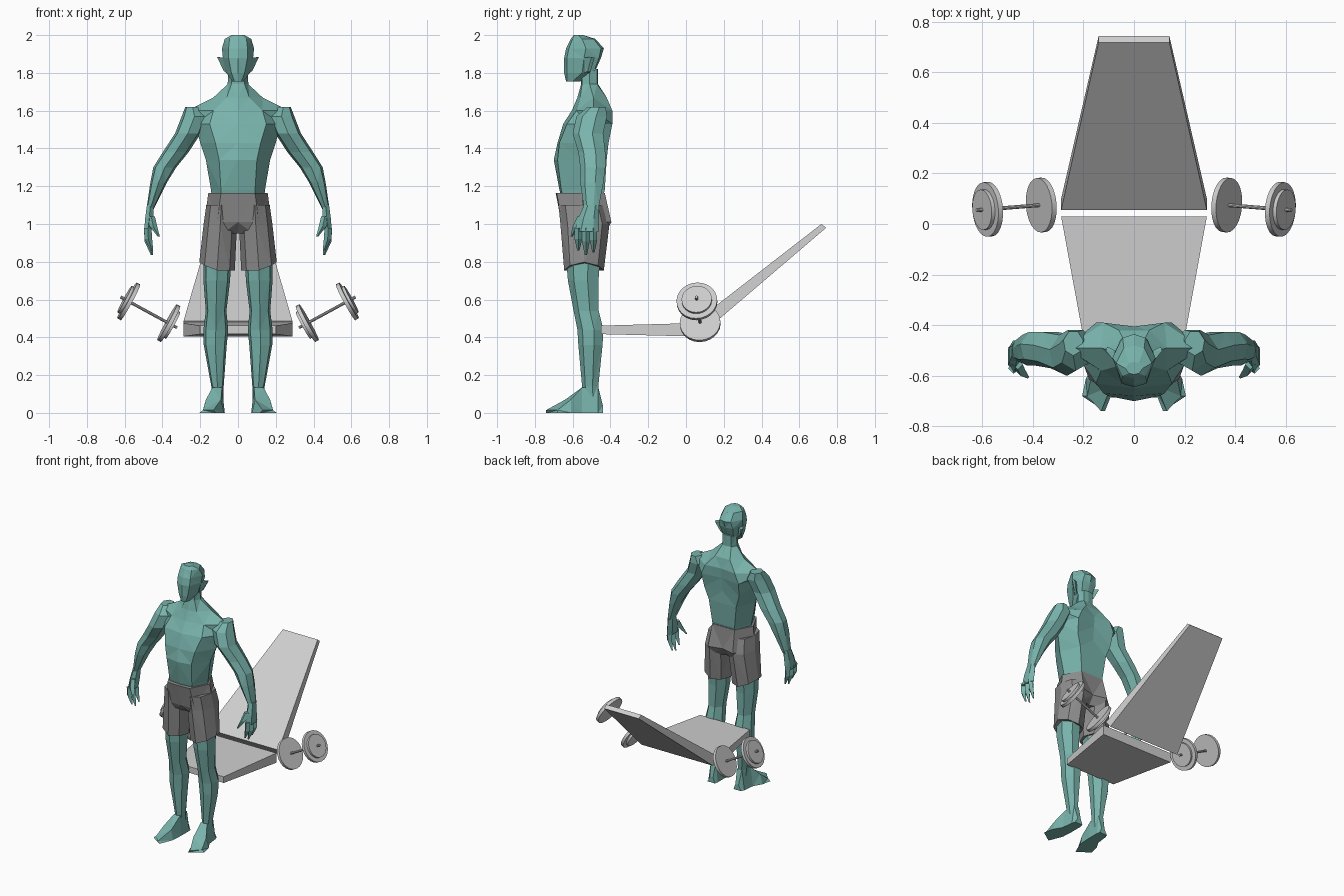
import bpy, bmesh, math
from mathutils import Vector

if "Cube" in bpy.data.objects:
    bpy.data.objects.remove(bpy.data.objects["Cube"])


def material(name, r, g, b):
    m = bpy.data.materials.new(name)
    m.diffuse_color = (r, g, b, 1)
    m.use_nodes = True
    m.node_tree.nodes["Principled BSDF"].inputs["Base Color"].default_value = m.diffuse_color
    return m


SKIN = material("teal skin", 0.19, 0.45, 0.41)
CLOTH = material("grey cloth", 0.27, 0.27, 0.27)
PAD = material("light grey pad", 0.62, 0.62, 0.62)
STEEL = material("pale steel", 0.60, 0.60, 0.60)


def finish(name, bm, mat, mirror=False):
    bmesh.ops.recalc_face_normals(bm, faces=bm.faces)
    me = bpy.data.meshes.new(name)
    bm.to_mesh(me)
    bm.free()
    me.materials.append(mat)
    ob = bpy.data.objects.new(name, me)
    bpy.context.collection.objects.link(ob)
    if mirror:
        ob.modifiers.new("mirror", 'MIRROR').use_mirror_merge = False
    return ob


def loft(name, rings, mat, mirror=False, facet=True):
    """Skin a list of equal-length point rings and cap both ends."""
    bm = bmesh.new()
    vs = [[bm.verts.new(p) for p in ring] for ring in rings]
    n = len(vs[0])
    for a, b in zip(vs, vs[1:]):
        for i in range(n):
            j = (i + 1) % n
            bm.faces.new((a[i], a[j], b[j], b[i]))
    bm.faces.new(vs[0])
    bm.faces.new(vs[-1])
    if facet:
        bmesh.ops.triangulate(bm, faces=bm.faces[:])
    return finish(name, bm, mat, mirror)


def body_ring(z, front, pts, back):
    """Symmetric ring: front centre, side points, back centre."""
    return ([(0, front, z)] + [(x, y, z) for x, y in pts] + [(0, back, z)]
            + [(-x, y, z) for x, y in reversed(pts)])


def limb_ring(z, x0, x1, y0, y1, n=7):
    """Horizontal n-sided ring filling a rectangle."""
    return [((x0 + x1) / 2 + (x1 - x0) / 2 * math.sin(math.tau * i / n),
             (y0 + y1) / 2 - (y1 - y0) / 2 * math.cos(math.tau * i / n), z)
            for i in range(n)]


def spike(name, base, tip, r):
    """Tapered four-sided finger."""
    bx, by, bz = base
    tx, ty, tz = tip
    mid = [(bx * .5 + tx * .5) + .008, by * .5 + ty * .5, bz * .5 + tz * .5]
    rings = [limb_ring(z, x - s, x + s, y - s, y + s, 4)
             for (x, y, z), s in ((base, r), (mid, r), (tip, r * .3))]
    loft(name, rings, SKIN, True)


# Torso and neck
loft("torso", [body_ring(*r) for r in (
    (1.10, -.65, [(.09, -.64), (.135, -.55), (.09, -.45)], -.45),
    (1.18, -.67, [(.09, -.66), (.143, -.55), (.09, -.43)], -.43),
    (1.34, -.70, [(.10, -.68), (.17, -.56), (.11, -.42)], -.42),
    (1.43, -.68, [(.12, -.67), (.20, -.54), (.14, -.41)], -.42),
    (1.53, -.65, [(.15, -.63), (.225, -.52), (.15, -.39)], -.41),
    (1.60, -.605, [(.13, -.58), (.27, -.49), (.12, -.39)], -.405),
    (1.67, -.575, [(.06, -.56), (.13, -.49), (.06, -.42)], -.42),
    (1.74, -.555, [(.035, -.55), (.055, -.51), (.035, -.47)], -.465),
    (1.82, -.56, [(.035, -.55), (.05, -.51), (.035, -.47)], -.465))], SKIN)

# Head
loft("head", [body_ring(*r) for r in (
    (1.755, -.635, [(.018, -.63), (.03, -.60), (.02, -.56)], -.56),
    (1.80, -.645, [(.035, -.63), (.062, -.55), (.04, -.49)], -.485),
    (1.88, -.645, [(.05, -.63), (.08, -.54), (.055, -.46)], -.45),
    (1.93, -.635, [(.05, -.62), (.085, -.53), (.045, -.45)], -.435),
    (1.98, -.61, [(.045, -.60), (.07, -.55), (.04, -.49)], -.48),
    (2.00, -.595, [(.02, -.59), (.035, -.57), (.02, -.55)], -.545))], SKIN)
loft("ear", [[(.062, -.54, 1.80), (.08, -.54, 1.88), (.075, -.50, 1.88), (.06, -.51, 1.80)],
             [(.075, -.52, 1.81), (.112, -.50, 1.885), (.105, -.485, 1.88), (.075, -.505, 1.81)]],
     SKIN, True)

# Arms
loft("arm", [limb_ring(*r) for r in (
    (1.62, .20, .28, -.52, -.42),
    (1.57, .16, .30, -.58, -.41),
    (1.48, .195, .335, -.60, -.43),
    (1.38, .26, .40, -.57, -.42),
    (1.30, .325, .45, -.56, -.42),
    (1.22, .375, .465, -.56, -.43),
    (1.08, .445, .485, -.54, -.46))], SKIN, True)

# Hands with fingers and thumb
loft("palm", [limb_ring(*r, 6) for r in (
    (1.10, .443, .485, -.54, -.46),
    (1.03, .445, .495, -.57, -.46),
    (.96, .455, .50, -.59, -.46))], SKIN, True)
for i, (y, z) in enumerate(((-.57, .86), (-.53, .835), (-.49, .85))):
    spike(f"finger_{i + 1}", (.478, y, .98), (.455, y, z), .02)
spike("thumb", (.46, -.555, 1.04), (.42, -.605, .935), .02)

# Shorts: hips and two legs
loft("shorts_hips", [body_ring(*r) for r in (
    (1.165, -.69, [(.09, -.685), (.157, -.55), (.09, -.43)], -.43),
    (1.01, -.66, [(.11, -.655), (.178, -.54), (.10, -.395)], -.42),
    (.95, -.60, [(.08, -.63), (.15, -.54), (.08, -.43)], -.46))], CLOTH)
loft("shorts_leg", [[(x, y, z + .04 * max(0, (x - .14) / .06) * (z < .8)) for x, y, z in limb_ring(*r, 8)]
     for r in (
    (1.10, .01, .168, -.675, -.43),
    (1.00, .005, .182, -.665, -.405),
    (.755, .017, .205, -.645, -.435))], CLOTH, True)

# Legs
loft("leg", [limb_ring(*r) for r in (
    (.82, .035, .185, -.635, -.445),
    (.70, .04, .185, -.625, -.455),
    (.54, .06, .172, -.595, -.455),
    (.44, .05, .185, -.575, -.43),
    (.36, .058, .183, -.57, -.435),
    (.14, .075, .142, -.55, -.46),
    (.06, .075, .135, -.55, -.455))], SKIN, True)

# Feet: (y, outer edge offset, inner x, outer x, height)
loft("foot", [[(a, y, 0.0), (b, y + s, 0.0), (b - .02, y + s, h), (a + .015, y, h)]
              for y, s, a, b, h in (
    (-.44, 0, .075, .135, .04),
    (-.465, 0, .07, .145, .14),
    (-.55, 0, .07, .155, .135),
    (-.64, .03, .075, .19, .07),
    (-.74, .06, .115, .205, .015))], SKIN, True)


# Bench seat and sloping backrest
def slab(name, ends):
    """Tapered slab from (half width, top y/z, bottom y/z) ends."""
    loft(name, [[(-w, *t), (w, *t), (w, *b), (-w, *b)] for w, t, b in ends], PAD, facet=False)


slab("bench_seat", ((.20, (-.45, .462), (-.45, .417)), (.288, (.03, .475), (.03, .405))))
slab("bench_back", ((.288, (.055, .487), (.10, .432)), (.14, (.717, 1.0), (.742, .98))))

# Dumbbells: rod with a large and a small plate at each end
P, Q = Vector((.367, .075, .475)), Vector((.578, .058, .59))
AXIS = (Q - P).normalized()


def disc(name, a, b, r, n=24):
    bm = bmesh.new()
    bmesh.ops.create_cone(bm, cap_ends=True, segments=n, radius1=r, radius2=r, depth=(b - a).length)
    ob = finish(name, bm, STEEL, True)
    # bake the placement so mirroring stays about the centre
    rot = (b - a).to_track_quat('Z', 'Y').to_matrix().to_4x4()
    rot.translation = (a + b) / 2
    ob.data.transform(rot)
    bpy.context.view_layer.objects.active = ob
    ob.select_set(True)
    bpy.ops.object.shade_smooth_by_angle()
    ob.select_set(False)


disc("dumbbell_rod", P - AXIS * .05, Q + AXIS * .05, .008, 10)
for side, c, d in (("inner", P, -AXIS), ("outer", Q, AXIS)):
    disc(f"{side}_large_plate", c - d * .01, c + d * .011, .108)
    disc(f"{side}_small_plate", c + d * .01, c + d * .026, .08)
